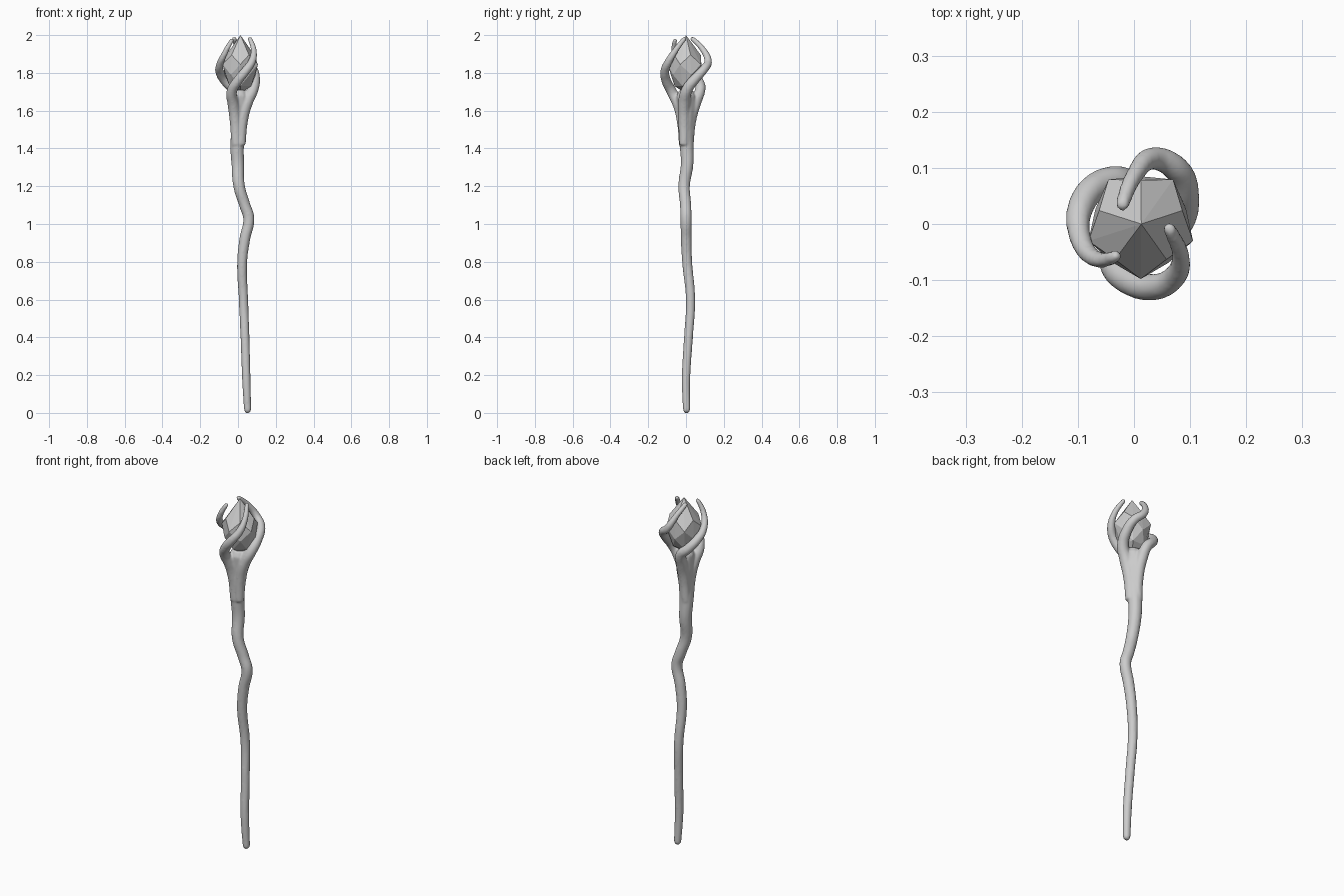
import bpy, bmesh, math

if "Cube" in bpy.data.objects:
    bpy.data.objects.remove(bpy.data.objects["Cube"])

def tube(name, pts):
    """Smooth round tube through (x, y, z, radius) points, turned into a mesh."""
    cu = bpy.data.curves.new(name, 'CURVE')
    cu.dimensions = '3D'
    cu.bevel_depth = 1.0
    cu.bevel_resolution = 4
    cu.use_fill_caps = True
    cu.resolution_u = 8
    sp = cu.splines.new('BEZIER')
    sp.bezier_points.add(len(pts) - 1)
    for bp, (x, y, z, r) in zip(sp.bezier_points, pts):
        bp.co = (x, y, z)
        bp.radius = r
        bp.handle_left_type = bp.handle_right_type = 'AUTO'
    ob = bpy.data.objects.new(name, cu)
    bpy.context.collection.objects.link(ob)
    bpy.ops.object.select_all(action='DESELECT')
    ob.select_set(True)
    bpy.context.view_layer.objects.active = ob
    bpy.ops.object.convert(target='MESH')
    return bpy.context.view_layer.objects.active

# Gnarled shaft
shaft = tube("staff_shaft", [
    (.052, .003, 0, .012), (.051, .003, .015, .019), (.044, 0, .18, .023),
    (.037, .013, .4, .024), (.029, .024, .6, .025), (.022, .006, .8, .027),
    (.036, .001, .92, .029), (.057, 0, 1.03, .030), (.036, -.002, 1.1, .030),
    (.006, -.010, 1.2, .031), (-.001, .006, 1.32, .034), (-.005, .003, 1.42, .037),
    (.001, .002, 1.5, .036), (.004, .002, 1.6, .047), (.006, 0, 1.68, .05),
    (.008, 0, 1.71, .035)])

# Three claws spiralling out of the shaft and around the crystal
right_claw = tube("right_claw", [
    (.015, -.01, 1.42, .026), (.022, -.01, 1.55, .032), (.045, -.01, 1.64, .033),
    (.078, .005, 1.71, .030), (.090, .05, 1.77, .027), (.078, .095, 1.82, .024),
    (.036, .117, 1.86, .021), (0, .085, 1.93, .016), (-.02, .035, 1.98, .013),
    (-.021, .027, 1.988, .008)])
front_claw = tube("front_claw", [
    (-.01, -.012, 1.42, .026), (-.015, -.02, 1.55, .030), (-.025, -.04, 1.63, .030),
    (-.033, -.075, 1.70, .028), (0, -.105, 1.76, .026), (.04, -.112, 1.81, .024),
    (.074, -.092, 1.86, .021), (.083, -.055, 1.92, .016), (.063, -.008, 1.98, .012),
    (.06, -.001, 1.986, .008)])
left_claw = tube("left_claw", [
    (-.01, .015, 1.42, .026), (-.005, .025, 1.55, .030), (-.008, .05, 1.64, .030),
    (-.022, .075, 1.71, .028), (-.062, .07, 1.75, .026), (-.095, .03, 1.80, .024),
    (-.097, -.02, 1.84, .020), (-.072, -.06, 1.90, .016), (-.034, -.058, 1.97, .012),
    (-.027, -.053, 1.978, .008)])

# Fuse the wood into one smooth skin
for ob in (shaft, right_claw, front_claw, left_claw):
    ob.select_set(True)
bpy.context.view_layer.objects.active = shaft
bpy.ops.object.join()
remesh = shaft.modifiers.new("fuse", 'REMESH')
remesh.mode = 'VOXEL'
remesh.voxel_size = 0.006
remesh.use_smooth_shade = True
soften = shaft.modifiers.new("soften", 'SMOOTH')
soften.factor = 0.5
soften.iterations = 6

# Faceted five-sided crystal
bm = bmesh.new()
rings = [(.078, 1.895, 36), (.098, 1.845, 0), (.085, 1.79, 36), (.06, 1.73, 0)]
for r, z, turn in rings:
    for i in range(5):
        a = math.radians(-90 + turn + 72 * i)
        bm.verts.new((.012 + r * math.cos(a), r * math.sin(a), z))
bm.verts.new((.013, 0, 2.0))
bm.verts.new((.012, 0, 1.69))
bmesh.ops.convex_hull(bm, input=bm.verts)
bmesh.ops.dissolve_limit(bm, angle_limit=math.radians(3), verts=bm.verts, edges=bm.edges)
bmesh.ops.recalc_face_normals(bm, faces=bm.faces)
me = bpy.data.meshes.new("crystal")
bm.to_mesh(me)
bm.free()
bpy.context.collection.objects.link(bpy.data.objects.new("crystal", me))
